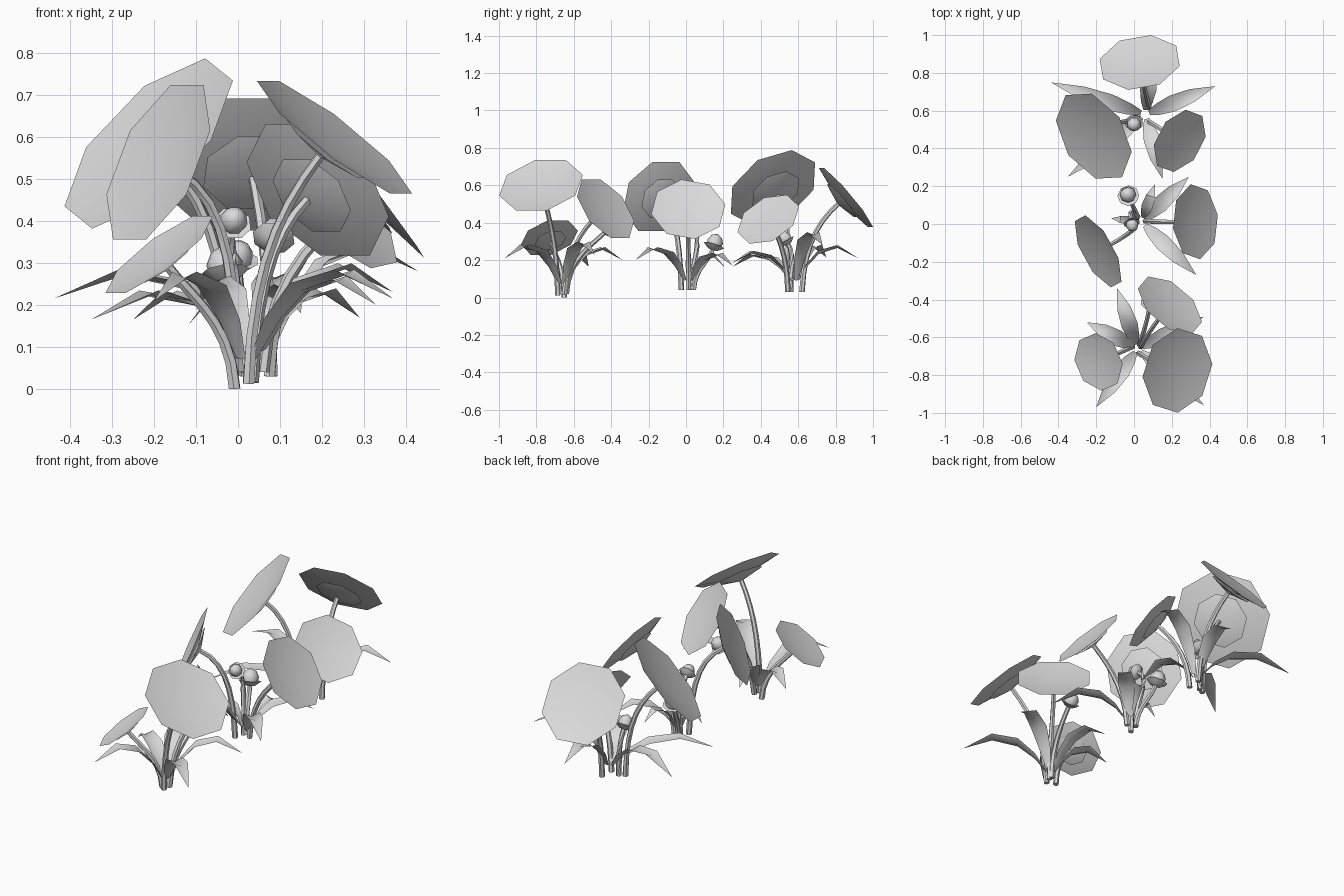
import bpy, bmesh, math
from mathutils import Vector, Quaternion

old = bpy.data.objects.get("Cube")
if old:
    bpy.data.objects.remove(old, do_unlink=True)

grey = bpy.data.materials.new("plain grey")
grey.use_nodes = True
grey.diffuse_color = (0.7, 0.7, 0.7, 1)
grey.node_tree.nodes["Principled BSDF"].inputs["Base Color"].default_value = (0.7, 0.7, 0.7, 1)


def loft(name, rings, closed=True):
    """Skin rings of points; a ring of one point becomes a tip."""
    bm = bmesh.new()
    loops = [[bm.verts.new(p) for p in ring] for ring in rings]
    for a, b in zip(loops, loops[1:]):
        n = max(len(a), len(b))
        for i in range(n if closed else n - 1):
            j = (i + 1) % n
            if len(a) == 1:
                bm.faces.new((a[0], b[j], b[i]))
            elif len(b) == 1:
                bm.faces.new((a[i], a[j], b[0]))
            else:
                bm.faces.new((a[i], a[j], b[j], b[i]))
    if closed:
        for loop in (loops[0], loops[-1]):
            if len(loop) > 2:
                bm.faces.new(loop)
        bmesh.ops.recalc_face_normals(bm, faces=bm.faces)
    mesh = bpy.data.meshes.new(name)
    bm.to_mesh(mesh)
    bm.free()
    mesh.materials.append(grey)
    obj = bpy.data.objects.new(name, mesh)
    bpy.context.collection.objects.link(obj)
    bpy.ops.object.select_all(action='DESELECT')
    obj.select_set(True)
    bpy.context.view_layer.objects.active = obj
    bpy.ops.object.shade_smooth_by_angle(angle=math.radians(50))


def ring(center, axis, radius, sides, roll=0):
    if radius == 0:
        return [center]
    q = axis.to_track_quat('Z', 'Y') @ Quaternion((0, 0, 1), math.radians(roll))
    return [center + q @ Vector((radius * math.cos(t), radius * math.sin(t), 0))
            for t in (math.tau * (i + 0.5) / sides for i in range(sides))]


def lathe(name, center, axis, profile, roll=0):
    """Eight-sided turning; the profile lists (radius, height along the axis)."""
    loft(name, [ring(center + axis * h, axis, r, 8, roll) for r, h in profile])


def stem(name, base, end, axis):
    # Rises nearly upright, then bends into the head direction
    reach = (end - base).length * 0.42
    b = base + Vector((0, 0, reach)) + (end - base) * 0.06
    c = end - axis * reach * 0.7
    rings, steps = [], 7
    for i in range(steps + 1):
        t = i / steps
        s = 1 - t
        p = base * s**3 + b * 3 * s * s * t + c * 3 * s * t * t + end * t**3
        d = (b - base) * s * s + (c - b) * 2 * s * t + (end - c) * t * t
        rings.append(ring(p, d.normalized(), 0.015 - 0.003 * t, 6))
    loft(name, rings)


def flower(name, base, center, normal, r, roll):
    base, c, n = Vector(base), Vector(center), Vector(normal).normalized()
    # Wide shallow dish with a smaller cup behind it
    r *= 1.03
    lathe(name + "_petals", c, n, [(0, -0.16 * r), (r, 0), (0, -0.18 * r)], roll)
    lathe(name + "_cup", c, n, [(0, -0.17 * r), (0.55 * r, -0.13 * r), (0, -0.26 * r)], roll)
    stem(name + "_stem", base, c - n * 0.22 * r, n)


def bud(name, base, center, normal, r):
    base, c, n = Vector(base), Vector(center), Vector(normal).normalized()
    lathe(name + "_dome", c, n, [(0.65 * r, -0.1 * r), (0.75 * r, 0.35 * r),
                                 (0.5 * r, 0.85 * r), (0, 1.1 * r)])
    lathe(name + "_cup", c, n, [(0, -0.1 * r), (r, 0), (0.5 * r, -0.4 * r), (0, -0.5 * r)])
    stem(name + "_stem", base, c - n * 0.4 * r, n)


def leaf(name, base, tip, width=0.044):
    # Folded blade that rises, arches over and droops to its point
    base, tip = Vector(base), Vector(tip)
    flat = Vector((tip.x - base.x, tip.y - base.y, 0))
    side = Vector((-flat.y, flat.x, 0)).normalized()
    rise = tip.z + 0.055 - base.z
    rows = []
    for t, h, w in [(0, 0, 0.3), (0.13, 0.42, 0.7), (0.34, 0.82, 1), (0.65, 1, 0.82)]:
        p = base + flat * t
        p.z = base.z + rise * h
        fold = Vector((0, 0, width * w * 0.4))
        rows.append([p - side * width * w + fold, p, p + side * width * w + fold])
    rows.append([tip])
    loft(name, rows, closed=False)


# Flower heads: name, stem foot, rim centre, facing direction, radius, roll
for f in [
    ("front_tall_flower", (0.025, -0.685, 0.012), (0.23, -0.775, 0.6), (0.6, -0.19, 0.78), 0.224, 0),
    ("front_low_flower", (-0.008, -0.65, 0), (-0.188, -0.73, 0.32), (-0.58, -0.25, 0.78), 0.153, 0),
    ("front_rear_flower", (0.035, -0.65, 0.015), (0.19, -0.43, 0.475), (0.54, 0.64, 0.54), 0.196, 0),
    ("middle_right_flower", (0, -0.025, 0.04), (-0.19, -0.145, 0.54), (-0.81, -0.44, 0.39), 0.21, 0),
    ("middle_left_flower", (0.06, 0.015, 0.04), (0.325, 0.012, 0.472), (0.8, 0.02, 0.6), 0.196, -13),
    ("back_rear_flower", (0.08, 0.62, 0.03), (0.03, 0.855, 0.535), (-0.13, 0.75, 0.64), 0.216, 0),
    ("back_right_flower", (-0.01, 0.545, 0.03), (-0.213, 0.465, 0.585), (-0.65, -0.42, 0.64), 0.256, -20),
    ("back_left_flower", (0.075, 0.545, 0.03), (0.242, 0.44, 0.418), (0.63, -0.4, 0.67), 0.176, 8),
]:
    flower(*f)

# Closed buds
for b in [
    ("front_bud", (0.03, -0.64, 0.02), (0.085, -0.42, 0.36), (0.1, 0.7, 0.65), 0.052),
    ("middle_bud", (0.02, 0.04, 0.04), (-0.03, 0.15, 0.28), (-0.12, 0.3, 0.93), 0.058),
    ("middle_nodding_bud", (0.015, 0.03, 0.04), (-0.012, 0.005, 0.395), (0.15, -0.8, 0.5), 0.045),
    ("back_bud", (0.02, 0.56, 0.03), (0, 0.535, 0.305), (0, -0.5, 0.85), 0.05),
]:
    bud(*b)

# Leaves fanning out of each clump
clumps = {
    "front": ((0.02, -0.66, 0.07), [(-0.09, -0.34, 0.2), (-0.25, -0.52, 0.165), (-0.2, -0.97, 0.21),
                                    (0.37, -0.96, 0.215), (0.37, -0.49, 0.23)]),
    "middle": ((0.04, 0.01, 0.09), [(0.33, -0.27, 0.2), (0.29, 0.25, 0.17),
                                    (0.11, 0.21, 0.16), (-0.12, 0.03, 0.15)]),
    "back": ((0.06, 0.58, 0.09), [(0.43, 0.73, 0.28), (-0.44, 0.75, 0.215), (-0.35, 0.25, 0.165),
                                  (0.15, 0.24, 0.18), (0.1, 0.92, 0.21)]),
}
for clump, (root, tips) in clumps.items():
    for i, tip in enumerate(tips):
        out = (Vector(tip) - Vector(root)).normalized() * 0.025
        foot = Vector(root) + Vector((out.x, out.y, 0))
        # Short leaves are narrower
        leaf(f"{clump}_leaf_{i + 1}", foot, tip, min(0.044, (Vector(tip) - foot).length * 0.15))
